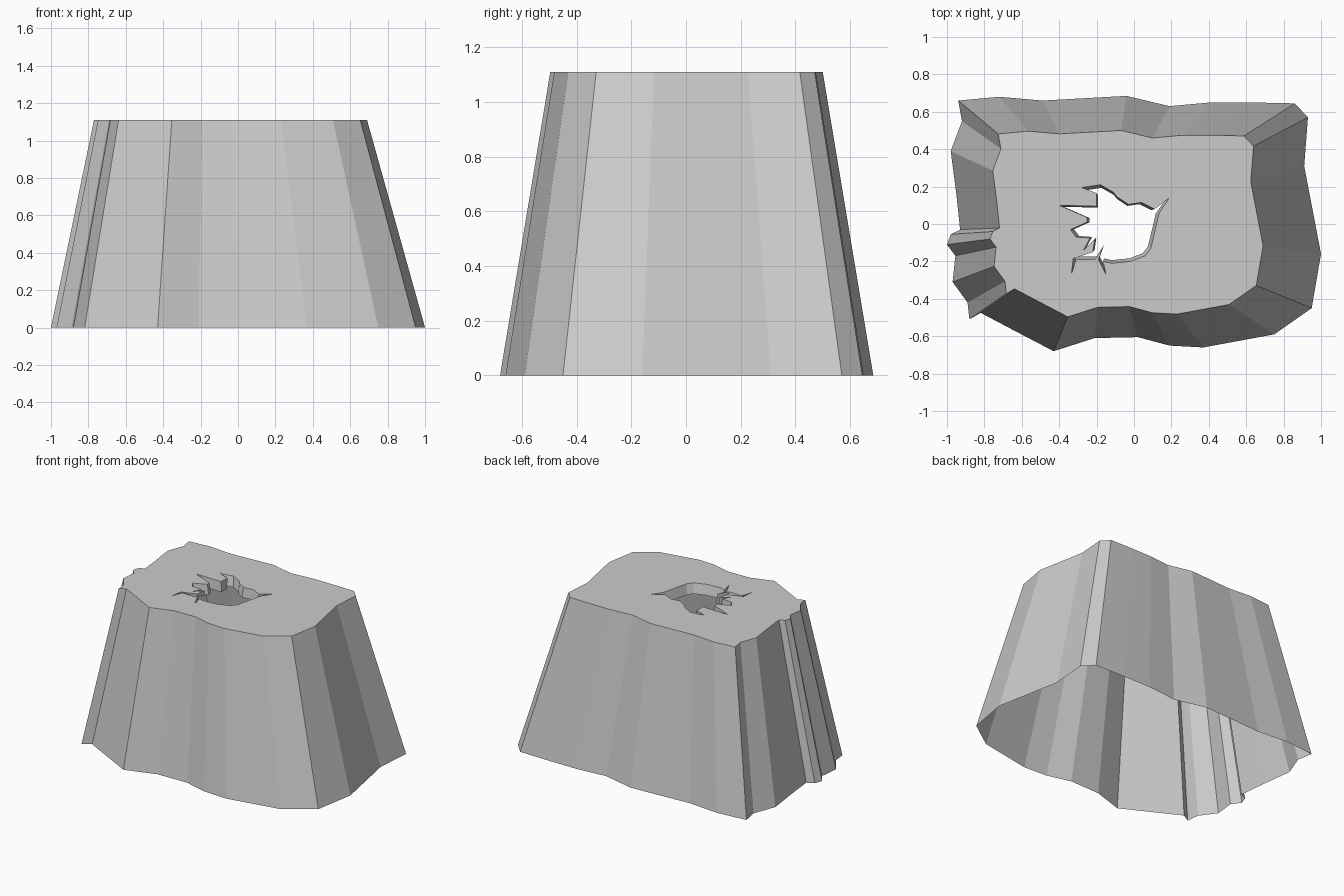
import bpy, bmesh
from mathutils import Vector

if "Cube" in bpy.data.objects:
    bpy.data.objects.remove(bpy.data.objects["Cube"])

H = 1.11      # height
TAPER = 0.73  # size of the top relative to the base
SHIFT = -0.04 # sideways drift of the top

# rocky outline on the ground, clockwise from back left
base = [(-.94, .66), (-.72, .68), (-.49, .66), (-.04, .685), (.19, .63), (.41, .65),
        (.63, .65), (.86, .645), (.93, .57), (.91, .31), (1, -.16), (.95, -.45),
        (.75, -.59), (.37, -.66), (.19, -.65), (.02, -.605), (-.21, -.61), (-.43, -.68),
        (-.64, -.57), (-.82, -.475), (-.88, -.51), (-.89, -.42), (-.97, -.31),
        (-.955, -.17), (-1, -.11), (-.98, -.055), (-.93, -.03), (-.935, .02),
        (-.95, .16), (-.98, .39), (-.92, .55)]

# jagged outline of the hole in the top, clockwise from the left spike
hole = [(-.40, .10), (-.20, .095), (-.20, .165), (-.28, .195), (-.18, .21), (-.11, .17),
        (-.09, .145), (-.03, .105), (.04, .115), (.11, .08), (.19, .14), (.135, .06),
        (.09, -.13), (.06, -.17), (-.02, -.20), (-.12, -.21), (-.165, -.20),
        (-.15, -.27), (-.19, -.19), (-.165, -.12), (-.21, -.19), (-.31, -.19),
        (-.335, -.27), (-.325, -.185), (-.22, -.15), (-.21, -.08), (-.27, -.14),
        (-.235, -.075), (-.31, -.07), (-.34, -.03), (-.25, .01), (-.25, .035)]


def ring(bm, pts, z, scale=1, dx=0):
    return [bm.verts.new((x * scale + dx, y * scale, z)) for x, y in pts]


def bridge(bm, a, b):
    for i in range(len(a)):
        j = (i + 1) % len(a)
        bm.faces.new((a[i], a[j], b[j], b[i]))


def loop_edges(bm, r):
    return [bm.edges.get((r[i - 1], r[i])) for i in range(len(r))]


bm = bmesh.new()
# tapered side walls, open underneath
foot = ring(bm, base, 0)
rim = ring(bm, base, H, TAPER, SHIFT)
bridge(bm, foot, rim)
# short lip going down into the hole
edge = ring(bm, hole, H)
lip = ring(bm, hole, H - .07, .92, -.008)
bridge(bm, edge, lip)
# flat top around the hole
bmesh.ops.triangle_fill(bm, edges=loop_edges(bm, rim) + loop_edges(bm, edge),
                        use_beauty=True, normal=Vector((0, 0, 1)))
bmesh.ops.recalc_face_normals(bm, faces=bm.faces)
bm.normal_update()
top = max(bm.faces, key=lambda f: abs(f.normal.z) * f.calc_area())
if top.normal.z < 0:
    bmesh.ops.reverse_faces(bm, faces=bm.faces)

mesh = bpy.data.meshes.new("hollow_rock")
bm.to_mesh(mesh)
bm.free()
rock = bpy.data.objects.new("hollow_rock", mesh)
bpy.context.collection.objects.link(rock)
